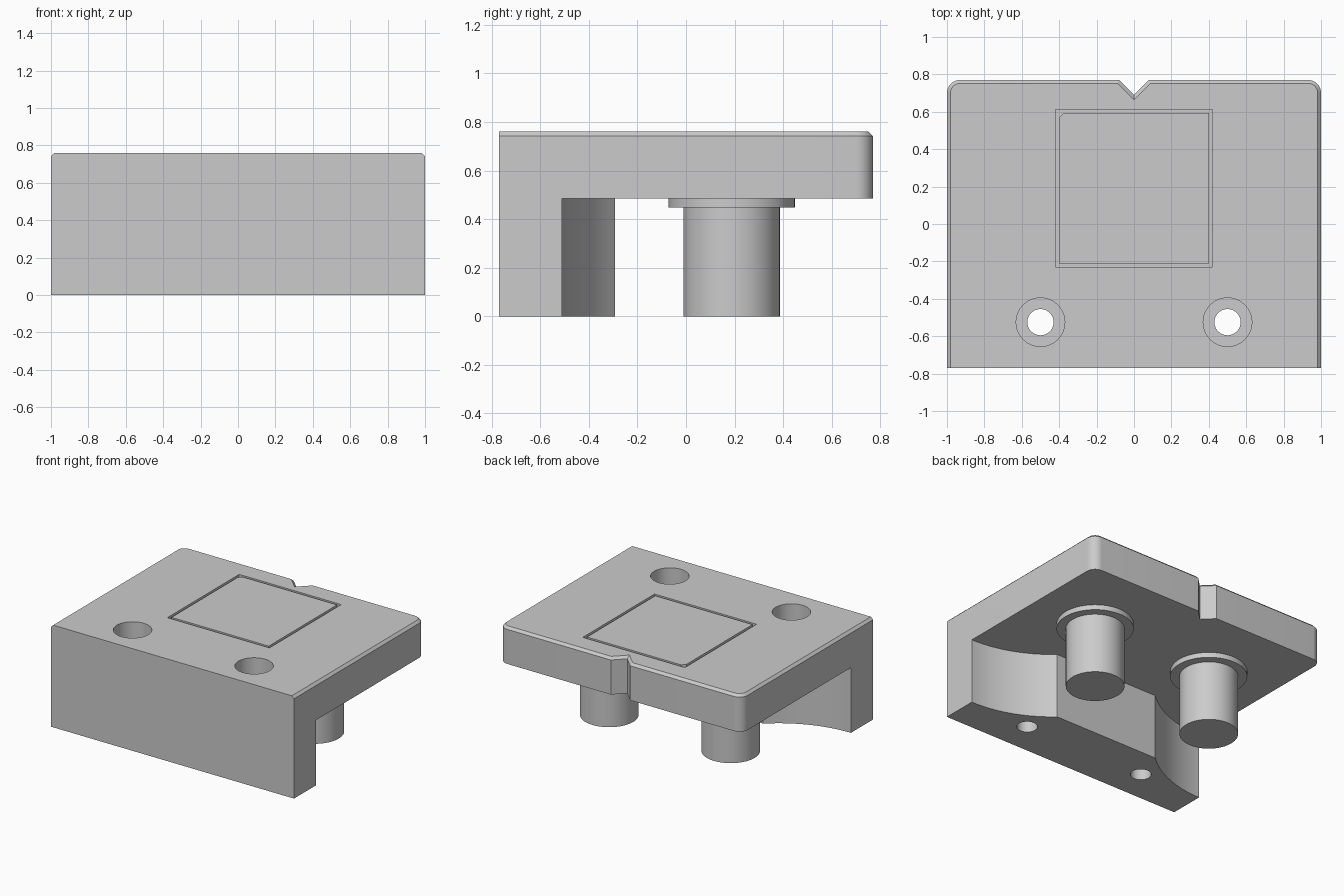
import bpy, bmesh, math

if "Cube" in bpy.data.objects:
    bpy.data.objects.remove(bpy.data.objects["Cube"])

grey = bpy.data.materials.new("machined_grey")
grey.diffuse_color = (0.6, 0.6, 0.6, 1)
grey.use_nodes = True
grey.node_tree.nodes["Principled BSDF"].inputs["Base Color"].default_value = grey.diffuse_color


def loft(name, rings):
    """Solid through stacked outlines: rings = [(z, [(x, y), ...]), ...], counter-clockwise."""
    bm = bmesh.new()
    loops = [[bm.verts.new((x, y, z)) for x, y in pts] for z, pts in rings]
    n = len(loops[0])
    for lo, hi in zip(loops, loops[1:]):
        for i in range(n):
            j = (i + 1) % n
            bm.faces.new((lo[i], lo[j], hi[j], hi[i]))
    bm.faces.new(loops[0][::-1])
    bm.faces.new(loops[-1])
    mesh = bpy.data.meshes.new(name)
    bm.to_mesh(mesh)
    bm.free()
    mesh.materials.append(grey)
    ob = bpy.data.objects.new(name, mesh)
    bpy.context.collection.objects.link(ob)
    return ob


def arc(cx, cy, r, a0, a1, n):
    angles = [math.radians(a0 + (a1 - a0) * i / n) for i in range(n + 1)]
    return [(cx + r * math.cos(a), cy + r * math.sin(a)) for a in angles]


def circle(cx, cy, r, n=64):
    return arc(cx, cy, r, 0, 360, n)[:-1]


def select_only(ob):
    bpy.ops.object.select_all(action='DESELECT')
    ob.select_set(True)
    bpy.context.view_layer.objects.active = ob


def cut(ob, cutter):
    cutter.hide_render = True
    mod = ob.modifiers.new("cut", 'BOOLEAN')
    mod.operation, mod.solver, mod.object = 'DIFFERENCE', 'EXACT', cutter
    select_only(ob)
    bpy.ops.object.modifier_apply(modifier=mod.name)
    bpy.data.objects.remove(cutter)


def smooth(ob):
    select_only(ob)
    bpy.ops.object.shade_smooth_by_angle(angle=math.radians(30))


def body_outline(d):
    """Plate outline with rounded back corners and V notch, inset by d except at the front."""
    half = [(1 - d, -0.77)] + arc(0.93, 0.70, 0.07 - d, 0, 90, 10)
    half.append((0.08 + 0.414 * d, 0.77 - d))
    return half + [(0, 0.69 - 1.414 * d)] + [(-x, y) for x, y in half[::-1]]


# Body block with chamfered top rim
C = 0.018
body = loft("body", [(0, body_outline(0)), (0.76 - C, body_outline(0)), (0.76, body_outline(C))])

# Undercut behind the front wall: flat middle, two concave scoops
scoop = [(1.3, -0.51)] + arc(1.0, 0.34, 0.85, -90, -132, 20)
left = [(-x, y) for x, y in scoop]
under = left + scoop[::-1] + [(1.3, 1), (-1.3, 1)]
cut(body, loft("undercut", [(-0.2, under), (0.485, under)]))

# Counterbored screw holes
for x in (-0.5, 0.5):
    small, big = circle(x, -0.525, 0.07), circle(x, -0.525, 0.13)
    cut(body, loft("bore", [(-0.1, small), (0.9, small)]))
    cut(body, loft("counterbore", [(0.56, big), (0.9, big)]))

# Square pocket in the top
pocket = [(-0.42, -0.23), (0.42, -0.23), (0.42, 0.613), (-0.42, 0.613)]
cut(body, loft("pocket", [(0.72, pocket), (0.9, pocket)]))
smooth(body)

# Flush insert plate with one clipped corner
insert = [(-0.4, -0.21), (0.4, -0.21), (0.4, 0.593), (-0.375, 0.593), (-0.4, 0.568)]
loft("insert_plate", [(0.72, insert), (0.76, insert)])

# Pegs with collars under the plate
for side, x in (("left", -0.5), ("right", 0.5)):
    peg, collar = circle(x, 0.188, 0.198), circle(x, 0.188, 0.26)
    smooth(loft(side + "_peg", [(0, peg), (0.447, peg), (0.447, collar), (0.485, collar)]))
